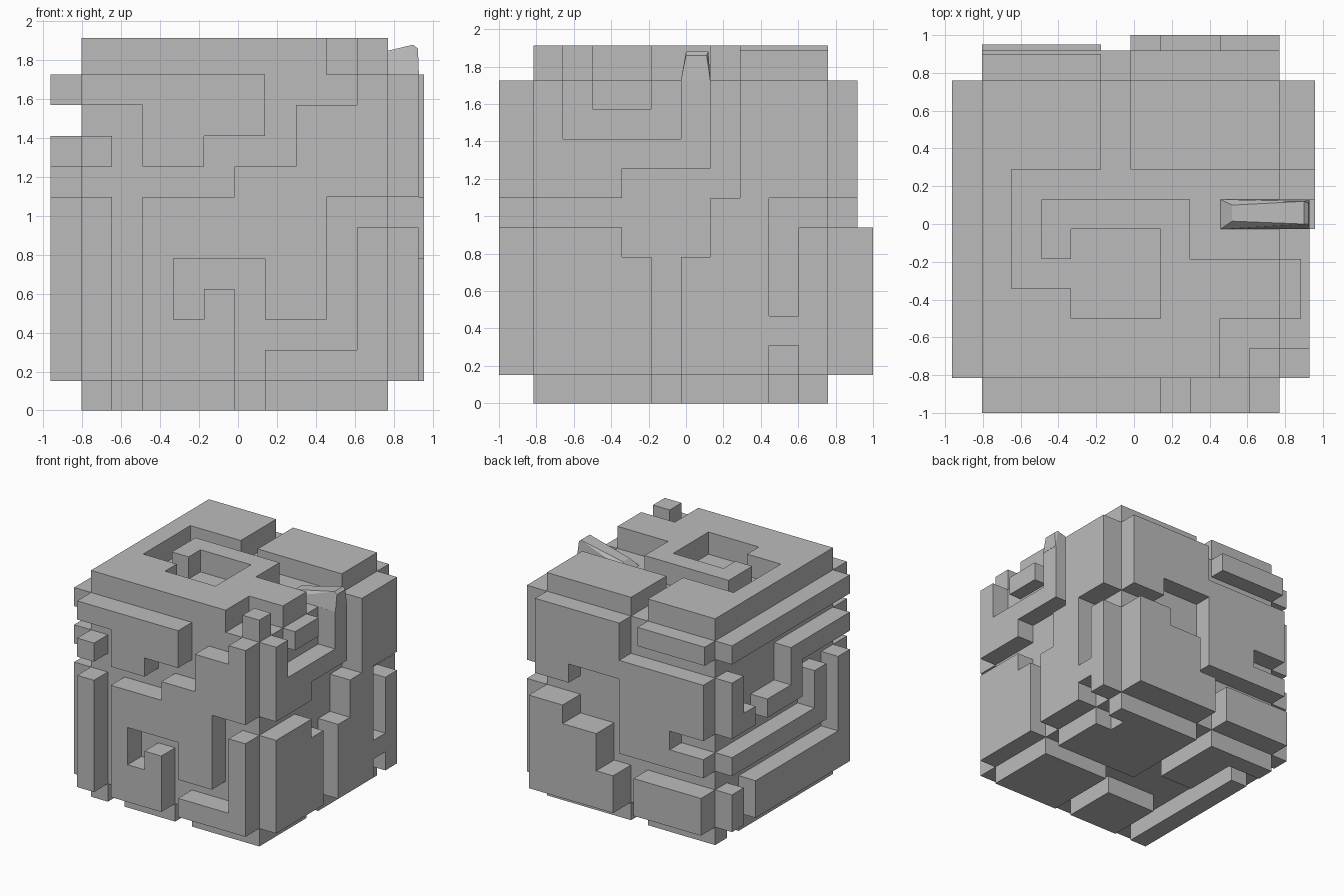
import bpy, bmesh
from mathutils import Vector

if "Cube" in bpy.data.objects:
    bpy.data.objects.remove(bpy.data.objects["Cube"])

# Cube with a 10 x 10 cell grid on each side; maze-like plates are raised from it
ORIGIN = Vector((-0.805, -0.815, 0.152))
STEP, N = 0.1575, 10
THICK = {'a': 0.158, 'b': 0.115, 'c': 0.187, 'f': 0.185, 'd': 0.14,
         'm': 0.158, 'n': 0.24, 'p': 0.19, 'u': 0.152}

grey = bpy.data.materials.new("plain grey")
grey.diffuse_color = (0.5, 0.5, 0.5, 1)
grey.use_nodes = True
grey.node_tree.nodes["Principled BSDF"].inputs["Base Color"].default_value = grey.diffuse_color


def finish(bm, name):
    bmesh.ops.dissolve_limit(bm, angle_limit=0.01, verts=bm.verts[:], edges=bm.edges[:])
    me = bpy.data.meshes.new(name)
    bm.to_mesh(me)
    bm.free()
    me.materials.append(grey)
    ob = bpy.data.objects.new(name, me)
    bpy.context.collection.objects.link(ob)
    return ob


def panel(name, u, v, normal, rows):
    """One side of the cube: grid in axes u, v, rows listed from high v to low v."""
    u, v, normal = (Vector(a) for a in (u, v, normal))
    base = ORIGIN.copy()
    for i in range(3):
        if normal[i] > 0:
            base[i] += STEP * N
    bm = bmesh.new()
    vs = [[bm.verts.new(base + (u * i + v * j) * STEP) for i in range(N + 1)]
          for j in range(N + 1)]
    groups = {}
    flip = u.cross(v).dot(normal) < 0
    for j in range(N):
        for i in range(N):
            q = [vs[j][i], vs[j][i + 1], vs[j + 1][i + 1], vs[j + 1][i]]
            f = bm.faces.new(q[::-1] if flip else q)
            groups.setdefault(rows[N - 1 - j][i], []).append(f)
    # raise the plates
    for key, faces in groups.items():
        if key == '.':
            continue
        ext = bmesh.ops.extrude_face_region(bm, geom=faces)
        moved = [g for g in ext['geom'] if isinstance(g, bmesh.types.BMVert)]
        bmesh.ops.translate(bm, verts=moved, vec=normal * THICK[key])
        old = [f for f in faces if f.is_valid]
        if old:
            bmesh.ops.delete(bm, geom=old, context='FACES_ONLY')
    return finish(bm, name)


X, Y, Z = (1, 0, 0), (0, 1, 0), (0, 0, 1)

panel("front_panel", X, Z, (0, -1, 0), [
    "ffffff...f", "..ffff.fff", "f.ff...fff", ".....fffff", "f.ffffff..",
    "f.ffffff.f", "f.f...ff.f", "f.f.f.ff.f", "f.fff....f", "f.fff.ffff"])

panel("right_panel", Y, Z, (1, 0, 0), [
    "a.bb.a.ccc", "a....a.ccc", "aaaaaa.ccc", "aaa....ccc", "......cc..",
    "aaa...cc.c", "aaaa.ccc.c", "aaaa.ccc.c", "aaaa.ccccc", "aaaa.ccc.c"])

panel("top_panel", X, Y, (0, 0, 1), [
    "cccc.aaaaa", "cccc.aaaaa", "cccc.aaaaa", "c.........", "c.ccccc...",
    "c.c...c...", "c.....cccc", "ccc...cccc", "cccccccc..", "cccccccc.c"])

panel("back_panel", X, Z, (0, 1, 0), [
    "dddd.mmmmm", ".....mmmmm", "mmmmmmmmmm", "mmmmm...mm", "mmmmm.....",
    "..mmm...nn", "mmmmm.nnnn", "......nnnn", "pppp.nnnnn", "pppp.nnnnn"])

panel("left_panel", Y, Z, (-1, 0, 0), [
    "aaaaaaaaaa", "..........", "aaaaa....a", "....a....a", "a.a.aaa.aa",
    "a.a.......", "a.aaaaaaaa", "a.........", "aaaaaaaa.a", "aaaaaaaa.a"])

panel("bottom_panel", X, Y, (0, 0, -1), [
    "uuuu.uuuuu", "..uu.uuuu.", "u.uu.uuuuu", "u.uu.uuuuu", "u....uuuuu",
    "u.........", "u.....uuuu", "u.uuu.uuuu", "u.uuu.uuuu", "u.uuu.uuuu"])

# Tapered horn rising at the right edge of the top
bm = bmesh.new()
for x, y0, y1, z in [(0.457, -0.027, 0.13, 1.727), (0.93, -0.027, 0.13, 1.727),
                     (0.52, 0.015, 0.10, 1.79), (0.62, 0.02, 0.095, 1.81),
                     (0.90, 0.0, 0.12, 1.88), (0.925, 0.0, 0.11, 1.86)]:
    for y in (y0, y1):
        bm.verts.new((x, y, z))
bmesh.ops.convex_hull(bm, input=bm.verts[:])
bmesh.ops.recalc_face_normals(bm, faces=bm.faces[:])
finish(bm, "edge_horn")
